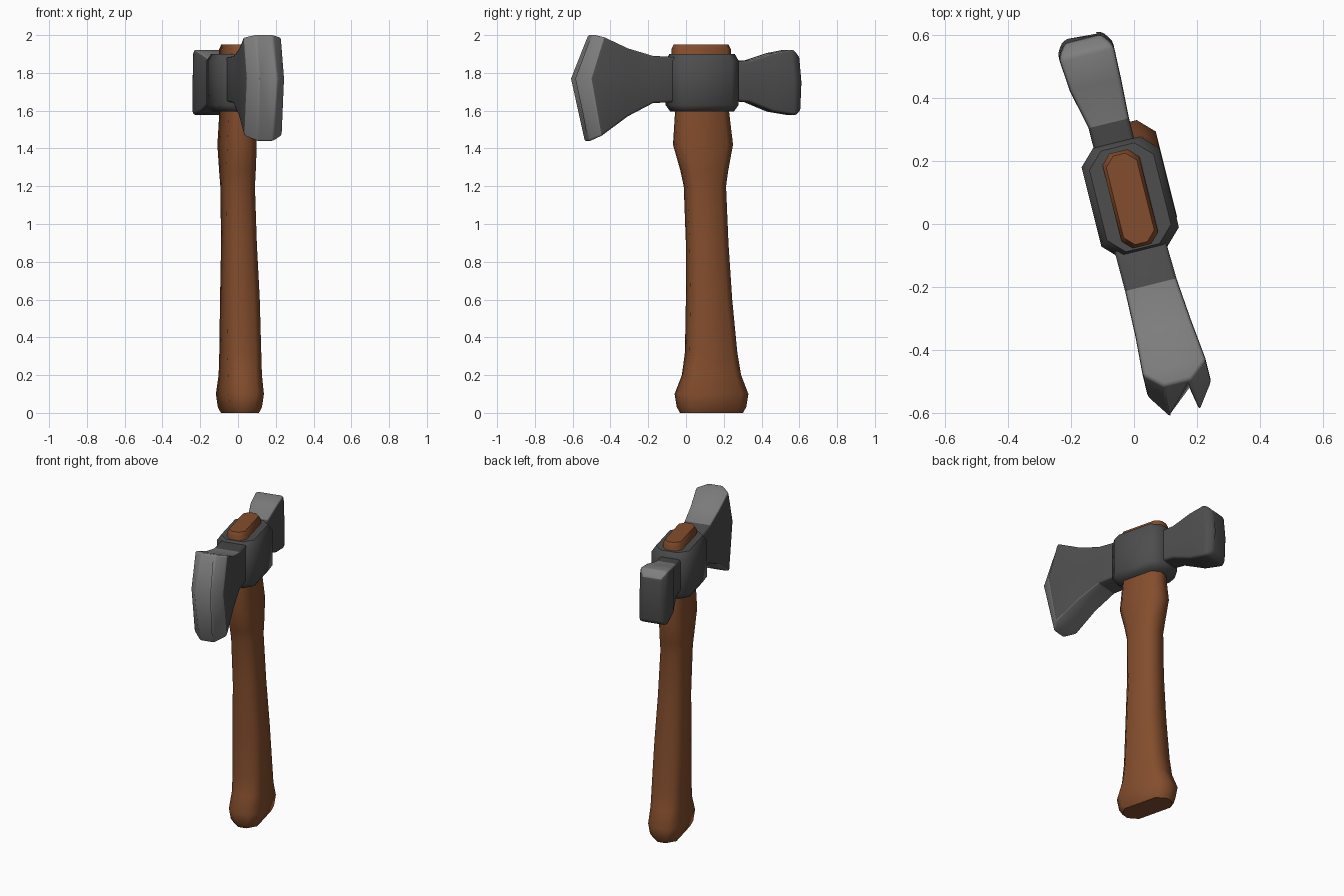
import bpy, bmesh, math
from mathutils import Matrix, Vector

if "Cube" in bpy.data.objects:
    bpy.data.objects.remove(bpy.data.objects["Cube"])

TURN = Matrix.Rotation(math.radians(14), 3, 'Z')


def material(name, rgb):
    m = bpy.data.materials.new(name)
    m.diffuse_color = (*rgb, 1)
    m.use_nodes = True
    m.node_tree.nodes["Principled BSDF"].inputs["Base Color"].default_value = m.diffuse_color
    return m


WOOD = material("brown_wood", (0.23, 0.075, 0.026))
DARK = material("dark_steel", (0.075, 0.075, 0.076))
LIGHT = material("light_steel", (0.21, 0.21, 0.21))


def loft(name, rings, mats, bevel=0.0, rule=None, angle=50):
    """Skin a list of equal rings, colour by rule, soften edges."""
    bm = bmesh.new()
    vr = [[bm.verts.new(p) for p in ring] for ring in rings]
    n = len(vr[0])
    for a, b in zip(vr, vr[1:]):
        for i in range(n):
            j = (i + 1) % n
            bm.faces.new((a[i], a[j], b[j], b[i]))
    bm.faces.new(vr[0][::-1])
    bm.faces.new(vr[-1])
    bmesh.ops.recalc_face_normals(bm, faces=bm.faces)
    bm.normal_update()
    if rule:
        for f in bm.faces:
            f.material_index = rule(f.calc_center_median(), f.normal)
    if bevel:
        edges = [e for e in bm.edges if e.calc_face_angle(0) > math.radians(25)]
        bmesh.ops.bevel(bm, geom=edges, offset=bevel, segments=2, profile=0.5,
                        affect='EDGES', clamp_overlap=True, material=-1)
    me = bpy.data.meshes.new(name)
    bm.to_mesh(me)
    bm.free()
    me.transform(TURN.to_4x4())
    for m in mats:
        me.materials.append(m)
    ob = bpy.data.objects.new(name, me)
    bpy.context.collection.objects.link(ob)
    bpy.ops.object.select_all(action='DESELECT')
    ob.select_set(True)
    bpy.context.view_layer.objects.active = ob
    bpy.ops.object.shade_smooth_by_angle(angle=math.radians(angle))
    return ob


def octagon(cx, cy, z, hx, hy, c):
    """Chamfered rectangle whose centre is given in world axes."""
    o = TURN.transposed() @ Vector((cx, cy, z))
    pts = [(hx, -hy + c), (hx, hy - c), (hx - c, hy), (-hx + c, hy),
           (-hx, hy - c), (-hx, -hy + c), (-hx + c, -hy), (hx - c, -hy)]
    return [o + Vector((x, y, 0)) for x, y in pts]


# Handle: flared foot, slim grip, swelling under the head, stub on top
handle = [(0.01, 0.135, 0.0, 0.075, 0.165, 0.05),
          (0.01, 0.135, 0.03, 0.088, 0.18, 0.05),
          (0.01, 0.135, 0.10, 0.096, 0.19, 0.05),
          (0.012, 0.135, 0.20, 0.092, 0.15, 0.045),
          (0.012, 0.133, 0.32, 0.092, 0.13, 0.04),
          (0.01, 0.122, 0.60, 0.09, 0.114, 0.04),
          (0.005, 0.112, 0.90, 0.081, 0.106, 0.04),
          (-0.002, 0.1, 1.20, 0.078, 0.106, 0.04),
          (-0.003, 0.097, 1.28, 0.08, 0.12, 0.04),
          (-0.005, 0.09, 1.42, 0.08, 0.155, 0.045),
          (-0.008, 0.085, 1.60, 0.068, 0.14, 0.04),
          (-0.012, 0.08, 1.925, 0.06, 0.155, 0.03),
          (-0.012, 0.08, 1.95, 0.05, 0.145, 0.03)]
loft("handle", [octagon(*r) for r in handle], [WOOD])

# Eye block wrapped round the handle
eye = [(1.595, 0.105, 0.16), (1.63, 0.127, 0.18),
       (1.865, 0.127, 0.18), (1.9, 0.105, 0.165)]
loft("head_eye", [octagon(-0.012, 0.085, z, hx, hy, 0.05) for z, hx, hy in eye], [DARK])


def slab(hw, lo, mid, hi, cx=0.0):
    """Cross-section of the head; lo, mid and hi are (y, z) pairs."""
    r = [(cx - hw, *lo), (cx + hw, *lo), (cx + hw, *mid),
         (cx + hw, *hi), (cx - hw, *hi), (cx - hw, *mid)]
    return [Vector(p) for p in r]


# Blade: neck flaring to a bowed, blunt cutting edge
blade = [slab(0.082, (0.0, 1.65), (0.0, 1.77), (0.0, 1.88)),
         slab(0.084, (-0.2, 1.64), (-0.2, 1.77), (-0.2, 1.89), 0.005),
         slab(0.092, (-0.34, 1.57), (-0.34, 1.77), (-0.34, 1.93), 0.01),
         slab(0.104, (-0.49, 1.465), (-0.545, 1.77), (-0.475, 1.99), 0.014),
         slab(0.045, (-0.545, 1.435), (-0.625, 1.77), (-0.525, 2.005), 0.012)]


def blade_rule(c, n):
    return int(c.y < -0.5 or (c.y < -0.21 and abs(n.z) > 0.6))


loft("axe_blade", blade, [DARK, LIGHT], 0.012, blade_rule)

# Poll: hammer end on the opposite side
poll = [slab(0.066, (0.15, 1.66), (0.15, 1.76), (0.15, 1.86)),
        slab(0.066, (0.33, 1.645), (0.33, 1.76), (0.33, 1.865)),
        slab(0.084, (0.46, 1.595), (0.46, 1.75), (0.46, 1.905), -0.012),
        slab(0.09, (0.585, 1.575), (0.585, 1.75), (0.57, 1.925), -0.015),
        slab(0.06, (0.615, 1.6), (0.622, 1.75), (0.61, 1.885), -0.015)]


def poll_rule(c, n):
    return int(c.y > 0.34 and n.z > 0.5)


loft("hammer_poll", poll, [DARK, LIGHT], 0.014, poll_rule)
